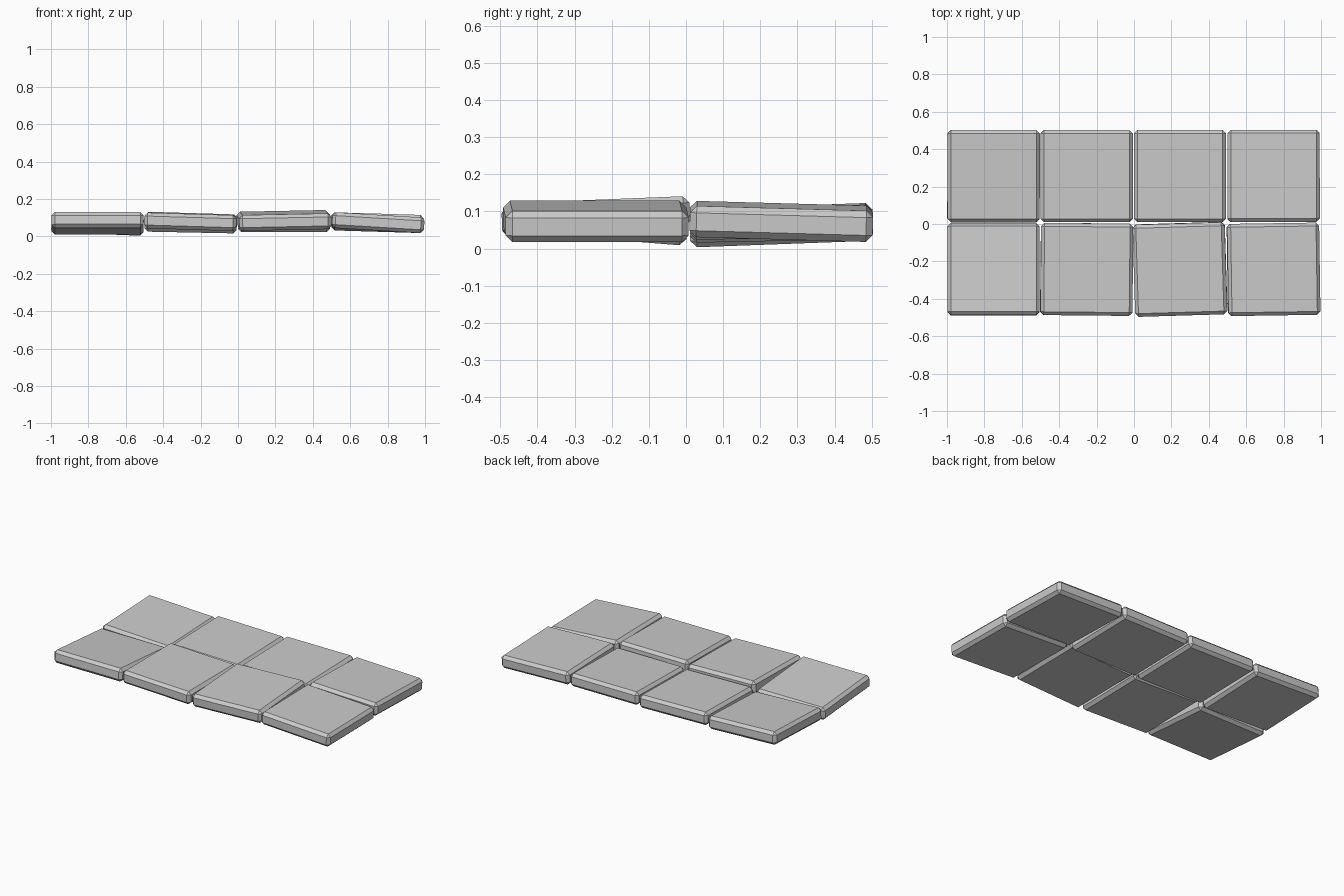
import bpy, bmesh
from mathutils import Matrix, Vector, Euler

if "Cube" in bpy.data.objects:
    bpy.data.objects.remove(bpy.data.objects["Cube"])

SIZE, THICK, CHAMFER = 0.493, 0.084, 0.018


def tile(name, x, y, base, slope_x, slope_y, yaw):
    """Chamfered square slab, slightly tilted; base = height of underside centre."""
    bm = bmesh.new()
    bmesh.ops.create_cube(bm, size=1)
    bmesh.ops.scale(bm, vec=Vector((SIZE, SIZE, THICK)), verts=bm.verts)
    bmesh.ops.bevel(bm, geom=bm.edges[:], offset=CHAMFER, segments=1,
                    affect='EDGES', profile=0.5)
    rot = Euler((slope_y, -slope_x, yaw)).to_matrix().to_4x4()
    bm.transform(Matrix.Translation((x, y, base + THICK / 2)) @ rot)
    me = bpy.data.meshes.new(name)
    bm.to_mesh(me)
    bm.free()
    ob = bpy.data.objects.new(name, me)
    bpy.context.collection.objects.link(ob)


columns = (-0.751, -0.253, 0.246, 0.746)

# uneven paving: (underside height, x slope, y slope, yaw) per tile
front_row = [(0.027, 0.0, -0.08, 0.0), (0.038, -0.03, 0.01, -0.01),
             (0.043, 0.02, 0.04, 0.03), (0.031, -0.06, 0.0, 0.015)]
back_row = [(0.021, -0.04, 0.037, 0.0), (0.025, -0.02, 0.02, 0.0),
            (0.028, 0.0, 0.02, 0.0), (0.031, -0.03, -0.028, 0.0)]

for row, y, tilts in (("front", -0.2425, front_row), ("back", 0.2565, back_row)):
    for i, (x, t) in enumerate(zip(columns, tilts), 1):
        tile(f"{row}_paving_tile_{i}", x, y, *t)
